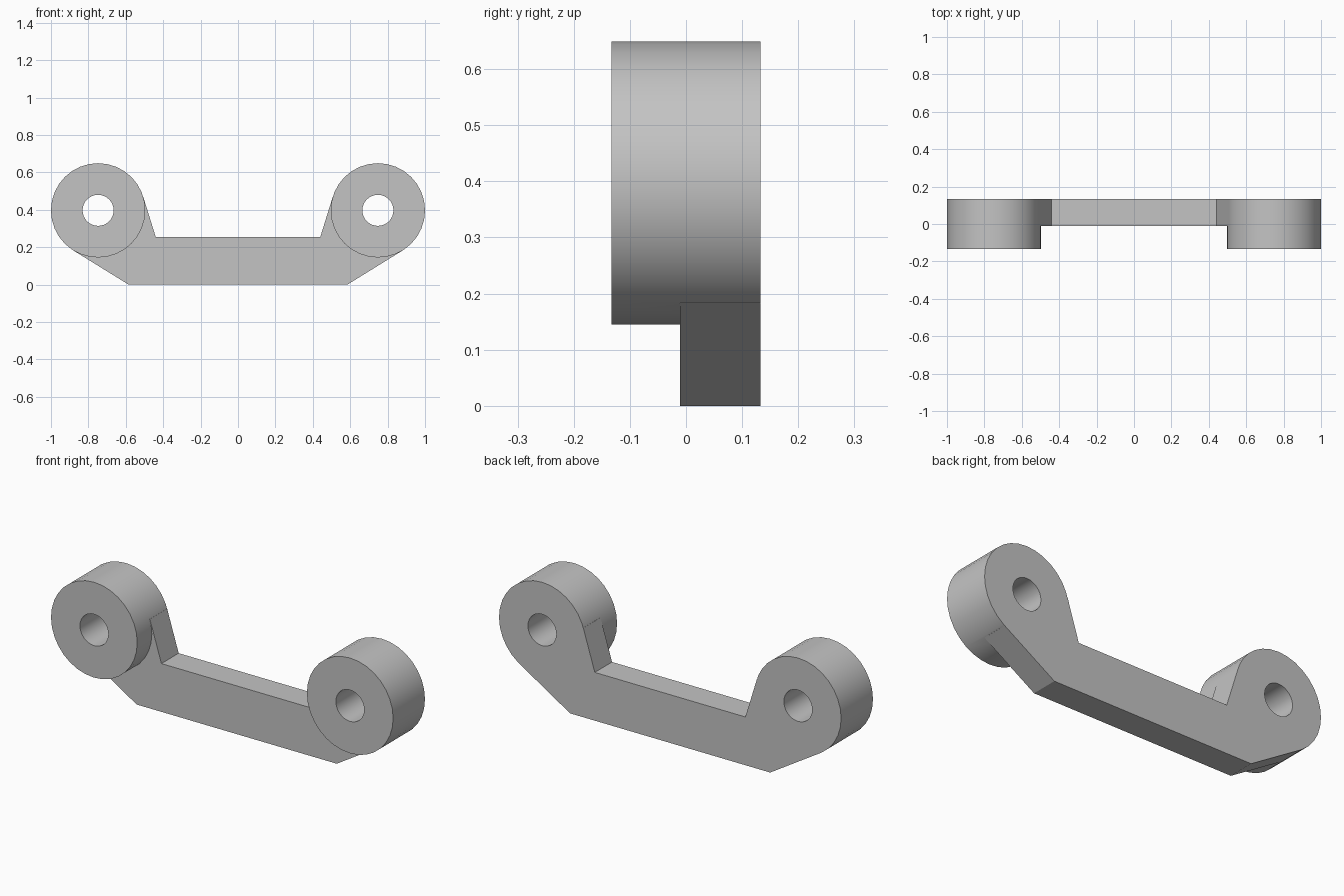
import bpy
import bmesh
import math

cube = bpy.data.objects.get("Cube")
if cube:
    bpy.data.objects.remove(cube, do_unlink=True)

EYE_X, EYE_Z, RADIUS, HOLE = 0.748, 0.397, 0.252, 0.083
FRONT, BACK, WEB_FRONT = -0.133, 0.133, -0.011
SIDES = 32

grey = bpy.data.materials.new("plain grey")
grey.use_nodes = True
grey.diffuse_color = (0.55, 0.55, 0.55, 1)
grey.node_tree.nodes["Principled BSDF"].inputs["Base Color"].default_value = grey.diffuse_color


def prism(name, outline, y0, y1):
    """Extrude an x-z outline from y0 to y1."""
    bm = bmesh.new()
    face = bm.faces.new([bm.verts.new((x, y0, z)) for x, z in outline])
    side = bmesh.ops.extrude_face_region(bm, geom=[face])["geom"]
    moved = [v for v in side if isinstance(v, bmesh.types.BMVert)]
    bmesh.ops.translate(bm, verts=moved, vec=(0, y1 - y0, 0))
    bmesh.ops.recalc_face_normals(bm, faces=bm.faces)
    mesh = bpy.data.meshes.new(name)
    bm.to_mesh(mesh)
    bm.free()
    mesh.materials.append(grey)
    obj = bpy.data.objects.new(name, mesh)
    bpy.context.collection.objects.link(obj)
    return obj


def circle(side, radius):
    return [(side * EYE_X + radius * math.cos(a), EYE_Z + radius * math.sin(a))
            for a in (math.tau * i / SIDES for i in range(SIDES))]


def tangent(point, turn):
    """Angle on the +x eye where a line from the point touches it."""
    dx, dz = point[0] - EYE_X, point[1] - EYE_Z
    return math.atan2(dz, dx) + turn * math.acos(RADIUS / math.hypot(dx, dz))


def combine(target, other, operation):
    mod = target.modifiers.new(operation, "BOOLEAN")
    mod.operation = operation
    mod.solver = "EXACT"
    mod.object = other
    bpy.context.view_layer.objects.active = target
    bpy.ops.object.modifier_apply(modifier=mod.name)
    bpy.data.objects.remove(other, do_unlink=True)


# Web: straight bar with arms running tangent to each eye
bottom, inner = (0.585, 0.0), (0.44, 0.255)
half = [bottom]
for angle in (tangent(bottom, 1), tangent(inner, -1)):
    half.append((EYE_X + RADIUS * math.cos(angle), EYE_Z + RADIUS * math.sin(angle)))
half.insert(2, (EYE_X, EYE_Z))
half.append(inner)
outline = half + [(-x, z) for x, z in reversed(half)]
link = prism("link_arm", outline, WEB_FRONT, BACK)

# Round eyes, then the through holes
for side in (-1, 1):
    combine(link, prism("eye", circle(side, RADIUS), FRONT, BACK), "UNION")
for side in (-1, 1):
    combine(link, prism("hole", circle(side, HOLE), FRONT - 0.1, BACK + 0.1), "DIFFERENCE")

bpy.ops.object.select_all(action="DESELECT")
link.select_set(True)
bpy.context.view_layer.objects.active = link
bpy.ops.object.shade_smooth_by_angle(angle=math.radians(25))
